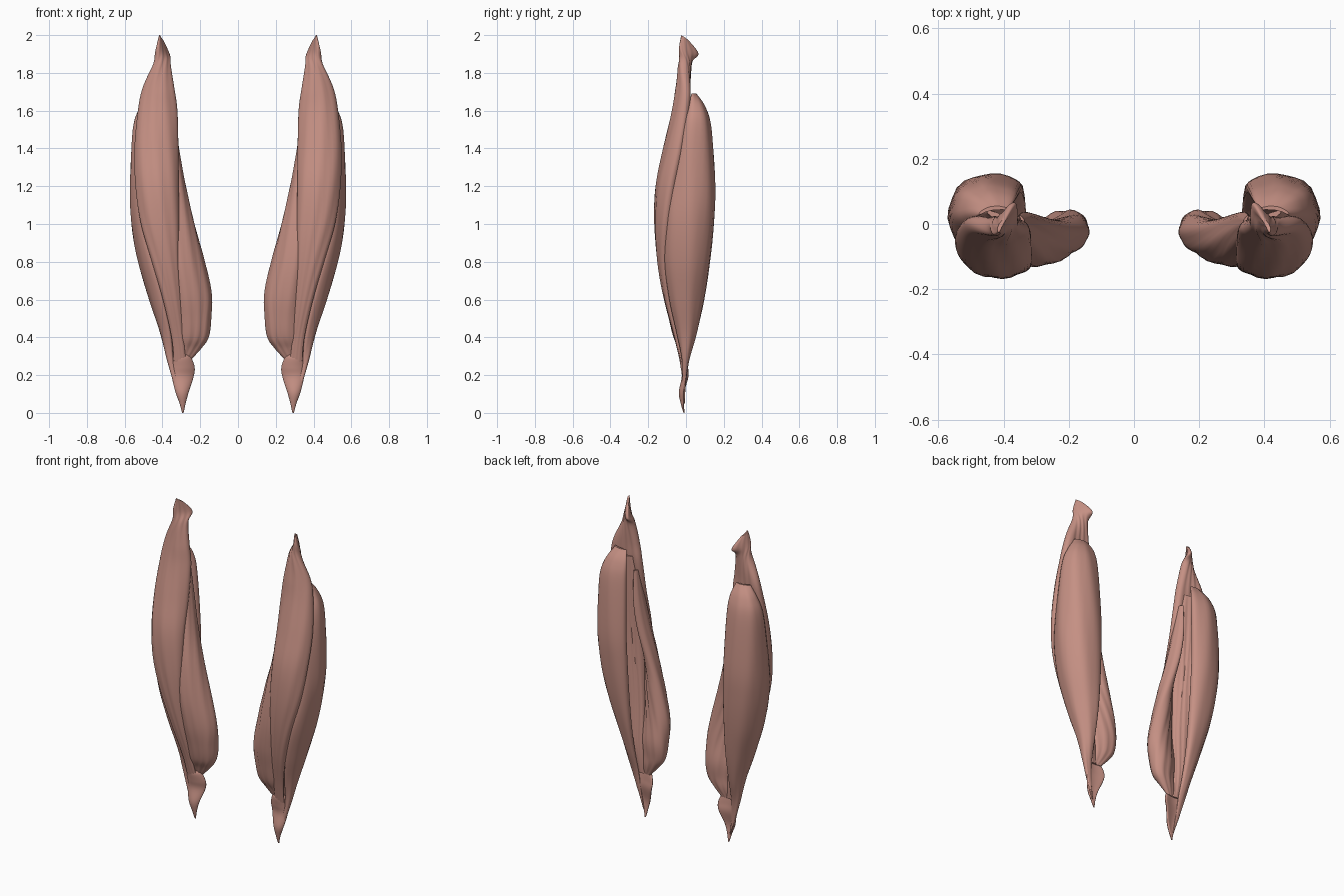
import bpy, bmesh, math
from mathutils import Vector

mat = bpy.data.materials.new("muscle")
mat.diffuse_color = (0.56, 0.28, 0.23, 1)


def spline(p, i, t):
    """Catmull-Rom between rows i and i+1."""
    a, b, c, d = (p[min(max(i + k, 0), len(p) - 1)] for k in (-1, 0, 1, 2))
    return [0.5 * (2*q + (r-o)*t + (2*o - 5*q + 4*r - s)*t*t + (3*q - o - 3*r + s)*t**3)
            for o, q, r, s in zip(a, b, c, d)]


def muscle(name, rows, sub=6, n=40, ripple=0.003):
    """Loft of curved bands: each row is z, edge A, middle M, edge B (x, y),
    thickness, and the height offset of edge B."""
    fine = [spline(rows, i, k / sub) for i in range(len(rows) - 1) for k in range(sub)]
    fine.append(list(rows[-1]))
    bm, rings = bmesh.new(), []
    for z, ax, ay, mx, my, bx, by, th, dz in fine:
        A, M, B = Vector((ax, ay)), Vector((mx, my)), Vector((bx, by))
        C = 2 * M - (A + B) / 2
        ring = []
        for k in range(n):
            w = 2 * math.pi * k / n
            t = (1 - math.cos(w)) / 2
            p = A*(1-t)**2 + C*2*t*(1-t) + B*t*t
            d = (C - A)*(1-t) + (B - C)*t
            nr = Vector((d.y, -d.x)).normalized()
            s = math.sin(w)
            h = math.copysign(abs(s)**0.8, s) * max(th, 0.004) / 2
            # shallow slanting muscle fibres
            h += s * ripple * math.sin(22*t + 7*z) * min(1, th / 0.08)
            p = p + nr * h
            ring.append(bm.verts.new((p.x, p.y, max(0, z + dz * t))))
        rings.append(ring)
    for r0, r1 in zip(rings, rings[1:]):
        for k in range(n):
            bm.faces.new((r0[k], r0[(k+1) % n], r1[(k+1) % n], r1[k]))
    bm.faces.new(rings[0])
    bm.faces.new(rings[-1])
    bmesh.ops.recalc_face_normals(bm, faces=bm.faces)
    me = bpy.data.meshes.new(name)
    bm.to_mesh(me)
    bm.free()
    me.materials.append(mat)
    ob = bpy.data.objects.new(name, me)
    bpy.context.collection.objects.link(ob)
    ob.modifiers.new("other_leg", 'MIRROR').use_mirror_merge = False
    bpy.ops.object.select_all(action='DESELECT')
    ob.select_set(True)
    bpy.context.view_layer.objects.active = ob
    bpy.ops.object.shade_smooth_by_angle(angle=math.radians(50))


# long front muscle, with a flared tendon at the top
muscle("front_muscle", [
    (2.00, .415, -.025, .410, -.005, .395, .015, .012, -.03),
    (1.93, .428, -.035, .405, .005, .365, .065, .035, -.03),
    (1.85, .448, -.015, .405, -.005, .362, .020, .062, 0),
    (1.72, .502, .010, .420, -.018, .340, .000, .075, 0),
    (1.60, .525, .005, .430, -.032, .324, -.005, .085, 0),
    (1.40, .542, -.025, .435, -.070, .320, -.035, .098, 0),
    (1.20, .536, -.065, .430, -.110, .318, -.080, .098, 0),
    (1.00, .510, -.095, .415, -.122, .314, -.105, .088, 0),
    (0.80, .455, -.108, .385, -.118, .315, -.110, .066, 0),
    (0.60, .398, -.092, .352, -.093, .303, -.090, .045, 0),
    (0.40, .352, -.050, .320, -.050, .288, -.050, .025, 0),
    (0.27, .340, -.020, .308, -.022, .275, -.020, .018, 0),
])

# large outer muscle wrapping round the side and back
muscle("outer_muscle", [
    (1.69, .475, .030, .435, .048, .385, .045, .012, 0),
    (1.62, .495, .010, .475, .070, .365, .075, .050, 0),
    (1.50, .512, -.020, .495, .078, .355, .092, .085, 0),
    (1.20, .500, -.080, .503, .076, .345, .108, .105, 0),
    (1.00, .490, -.100, .495, .064, .340, .105, .108, 0),
    (0.80, .445, -.110, .468, .042, .337, .095, .105, 0),
    (0.60, .395, -.085, .424, .020, .335, .080, .085, 0),
    (0.42, .358, -.045, .382, .010, .332, .045, .058, 0),
    (0.28, .342, -.015, .362, -.003, .325, .010, .030, 0),
    (0.15, .320, -.015, .332, -.010, .315, -.005, .014, 0),
    (0.05, .302, -.012, .303, -.010, .300, -.008, .006, 0),
])

# teardrop inner muscle
muscle("inner_muscle", [
    (1.56, .345, -.010, .340, .005, .350, .025, .010, 0),
    (1.38, .345, -.055, .330, -.010, .345, .035, .040, 0),
    (1.20, .345, -.085, .308, -.033, .320, .030, .060, 0),
    (1.00, .350, -.105, .280, -.056, .265, .015, .084, 0),
    (0.80, .342, -.102, .256, -.058, .196, .010, .112, 0),
    (0.63, .328, -.080, .230, -.042, .150, .005, .126, 0),
    (0.50, .318, -.058, .224, -.022, .142, -.004, .122, 0),
    (0.40, .310, -.040, .228, -.014, .155, -.004, .092, 0),
    (0.34, .310, -.020, .250, -.006, .195, .000, .055, 0),
    (0.28, .310, -.010, .280, -.005, .250, .002, .015, 0),
])

# deep muscle lining the groove left by the bone
muscle("deep_muscle", [
    (1.64, .365, .010, .410, .020, .450, .040, .020, 0),
    (1.45, .340, -.010, .415, -.005, .475, .050, .060, 0),
    (1.10, .325, -.040, .400, -.035, .460, .030, .095, 0),
    (0.75, .305, -.050, .365, -.035, .430, .010, .095, 0),
    (0.45, .290, -.025, .335, -.010, .375, .010, .065, 0),
    (0.28, .280, -.005, .310, -.002, .345, .000, .018, 0),
])

# kneecap cover and tendon down to the point
muscle("knee_tendon", [
    (0.312, .265, -.010, .300, -.020, .338, -.010, .012, 0),
    (0.290, .247, -.003, .300, -.020, .350, -.005, .030, 0),
    (0.240, .230, .008, .295, -.014, .354, .000, .028, 0),
    (0.190, .236, .010, .295, -.010, .350, -.003, .024, 0),
    (0.110, .262, -.012, .297, -.026, .330, -.015, .024, 0),
    (0.050, .278, -.014, .294, -.020, .308, -.014, .016, 0),
    (0.000, .288, -.010, .292, -.010, .296, -.010, .006, 0),
], ripple=0)
